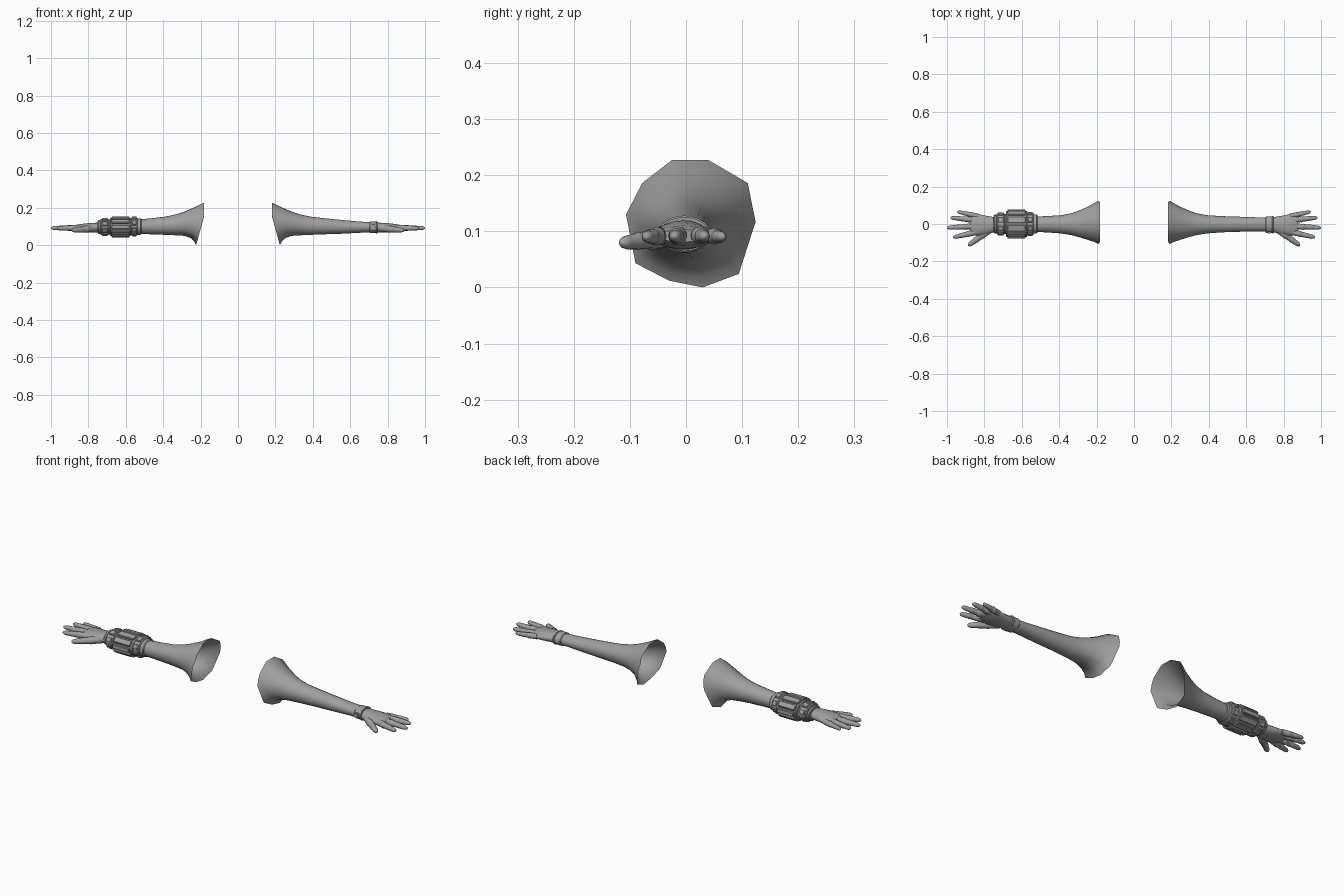
import bpy, bmesh, math
from mathutils import Vector, Matrix

if "Cube" in bpy.data.objects:
    bpy.data.objects.remove(bpy.data.objects["Cube"])

grey = bpy.data.materials.new("plain grey")
grey.diffuse_color = (0.35, 0.35, 0.35, 1)
grey.use_nodes = True
grey.node_tree.nodes["Principled BSDF"].inputs["Base Color"].default_value = grey.diffuse_color


def finish(name, bm, angle=40):
    bmesh.ops.recalc_face_normals(bm, faces=bm.faces)
    me = bpy.data.meshes.new(name)
    bm.to_mesh(me)
    bm.free()
    me.materials.append(grey)
    ob = bpy.data.objects.new(name, me)
    bpy.context.collection.objects.link(ob)
    bpy.ops.object.select_all(action='DESELECT')
    ob.select_set(True)
    bpy.context.view_layer.objects.active = ob
    bpy.ops.object.shade_smooth_by_angle(angle=math.radians(angle))
    return ob


def add_loft(bm, rings, cap_start=True, cap_end=True):
    rows = [[bm.verts.new(p) for p in r] for r in rings]
    n = len(rows[0])
    for a, b in zip(rows, rows[1:]):
        for i in range(n):
            j = (i + 1) % n
            bm.faces.new((a[i], a[j], b[j], b[i]))
    if cap_start:
        bm.faces.new(rows[0])
    if cap_end:
        bm.faces.new(rows[-1])


def oval(x, yc, zc, ry, rz, n=20):
    return [(x, yc + ry * math.cos(2 * math.pi * i / n),
             zc + rz * math.sin(2 * math.pi * i / n)) for i in range(n)]


# Ten-sided sleeve opening (y, z)
RIM = [(0.124, 0.117), (0.11, 0.186), (0.04, 0.227), (-0.025, 0.227), (-0.078, 0.186),
       (-0.107, 0.13), (-0.09, 0.043), (-0.03, 0.012), (0.03, 0.0), (0.094, 0.024)]
# Sleeve stations: x, y max, y min, z top, z bottom, rim blend, slant
ARM = [(0.182, 0.124, -0.107, 0.227, 0.0, 1, 1),
       (0.205, 0.112, -0.098, 0.217, 0.018, 0.8, 0.75),
       (0.24, 0.094, -0.087, 0.199, 0.038, 0.5, 0.45),
       (0.285, 0.075, -0.073, 0.18, 0.049, 0.25, 0.15),
       (0.33, 0.059, -0.061, 0.165, 0.052, 0.1, 0),
       (0.39, 0.047, -0.051, 0.152, 0.055, 0, 0),
       (0.47, 0.042, -0.045, 0.143, 0.058, 0, 0),
       (0.56, 0.039, -0.042, 0.134, 0.061, 0, 0),
       (0.65, 0.036, -0.04, 0.126, 0.066, 0, 0),
       (0.735, 0.035, -0.039, 0.121, 0.069, 0, 0)]


def sleeve(name, s):
    outline = []
    for i, (y, z) in enumerate(RIM):
        y2, z2 = RIM[(i + 1) % 10]
        outline += [(y, z), ((y + y2) / 2, (z + z2) / 2)]
    unit = [Vector(((y - 0.0085) / 0.1155, (z - 0.1135) / 0.1135)) for y, z in outline]
    rings = []
    for x, y1, y0, z1, z0, w, slant in ARM:
        ring = []
        for u in unit:
            p = u.normalized().lerp(u, w)
            z = (z1 + z0) / 2 + p.y * (z1 - z0) / 2
            dx = slant * 0.28 * max(0, 0.15 - z)
            ring.append((s * (x + dx), (y1 + y0) / 2 + p.x * (y1 - y0) / 2, z))
        rings.append(ring)
    bm = bmesh.new()
    add_loft(bm, rings, cap_start=False)
    finish(name, bm, 60)


PALM = [(0.715, -0.002, 0.095, 0.035, 0.025), (0.75, -0.004, 0.094, 0.041, 0.026),
        (0.785, -0.006, 0.093, 0.049, 0.026), (0.825, -0.006, 0.092, 0.057, 0.023),
        (0.86, -0.005, 0.092, 0.055, 0.018), (0.878, -0.005, 0.092, 0.045, 0.011)]
# Digits: base, tip, radius
DIGITS = [("little_finger", (0.835, 0.042, 0.092), (0.945, 0.066, 0.09), 0.0125),
          ("ring_finger", (0.845, 0.02, 0.093), (0.982, 0.034, 0.091), 0.0138),
          ("middle_finger", (0.85, -0.012, 0.093), (1.0, -0.02, 0.091), 0.0142),
          ("index_finger", (0.84, -0.042, 0.092), (0.968, -0.072, 0.09), 0.0142),
          ("thumb", (0.77, -0.03, 0.089), (0.887, -0.116, 0.079), 0.0165)]
# Digit shape with knuckle folds: position along digit, radius factor
SHAPE = [(0, 1.1), (0.32, 1.08), (0.37, 1.18), (0.4, 1.0), (0.6, 0.92), (0.65, 0.97),
         (0.68, 0.86), (0.88, 0.76), (0.95, 0.58), (0.985, 0.33), (1, 0.1)]


def hand(side, s):
    bm = bmesh.new()
    add_loft(bm, [oval(s * x, *rest) for x, *rest in PALM])
    finish(side + "_palm", bm, 60)
    for name, a, b, r in DIGITS:
        a, b = [Vector((s * p[0], p[1], p[2])) for p in (a, b)]
        d = (b - a).normalized()
        u = d.cross(Vector((0, 0, 1))).normalized()
        v = u.cross(d)
        rings = [[a.lerp(b, t) + (u * math.cos(k * math.pi / 6) + v * math.sin(k * math.pi / 6)) * r * f
                  for k in range(12)] for t, f in SHAPE]
        bm = bmesh.new()
        add_loft(bm, rings)
        finish(side + "_" + name, bm, 50)


def band(name, x0, x1, yc, zc, ry, rz, n=24, edge=0.004):
    # Solid ring around the forearm with chamfered rims
    bm = bmesh.new()
    add_loft(bm, [oval(x0, yc, zc, ry - edge, rz - edge, n), oval(x0 + edge, yc, zc, ry, rz, n),
                  oval(x1 - edge, yc, zc, ry, rz, n), oval(x1, yc, zc, ry - edge, rz - edge, n)])
    finish(name, bm, 30)


def plates(name, x, length, ry, rz, zc, count, thick, fill=0.8, phase=0.0):
    # Bevelled plates spaced around an oval
    bm = bmesh.new()
    for i in range(count):
        a = 2 * math.pi * (i + phase) / count
        tan = Vector((0, -ry * math.sin(a), rz * math.cos(a)))
        width = tan.length * 2 * math.pi / count * fill
        tan.normalize()
        nor = Vector((1, 0, 0)).cross(tan)
        m = Matrix.Translation((x, ry * math.cos(a), zc + rz * math.sin(a)))
        rot = Matrix((Vector((1, 0, 0)), tan, nor)).transposed().to_4x4()
        bmesh.ops.create_cube(bm, size=1, matrix=m @ rot @ Matrix.Diagonal((length, width, thick, 1)))
    bmesh.ops.bevel(bm, geom=bm.edges[:], offset=0.003, segments=1, affect='EDGES')
    finish(name, bm, 25)


def block(name, loc, size, bevel=0.003):
    bm = bmesh.new()
    bmesh.ops.create_cube(bm, size=1, matrix=Matrix.Translation(loc) @ Matrix.Diagonal((*size, 1)))
    bmesh.ops.bevel(bm, geom=bm.edges[:], offset=bevel, segments=2, affect='EDGES')
    finish(name, bm, 30)


for side, s in (("right", 1), ("left", -1)):
    sleeve(side + "_sleeve", s)
    hand(side, s)

# Wristband on the plain arm
band("wristband", 0.703, 0.745, -0.003, 0.095, 0.044, 0.031)
band("wristband_rim", 0.737, 0.747, -0.003, 0.095, 0.047, 0.033, edge=0.003)
block("wristband_clasp", (0.722, -0.044, 0.095), (0.024, 0.012, 0.028))

# Gauntlet on the other arm
ZC = 0.097
band("gauntlet_hand_rim", -0.75, -0.735, 0, ZC, 0.05, 0.037)
band("gauntlet_wrist_ring", -0.735, -0.69, 0, ZC, 0.057, 0.042)
plates("gauntlet_wrist_plates", -0.712, 0.03, 0.057, 0.042, ZC, 8, 0.012, 0.7, 0.5)
band("gauntlet_neck", -0.695, -0.675, 0, ZC, 0.054, 0.04)
band("gauntlet_body", -0.685, -0.57, 0, ZC, 0.069, 0.047)
plates("gauntlet_body_plates", -0.629, 0.096, 0.07, 0.047, ZC, 10, 0.016, 0.82)
band("gauntlet_collar", -0.573, -0.537, 0, ZC + 0.003, 0.06, 0.048)
plates("gauntlet_collar_plates", -0.555, 0.026, 0.06, 0.048, ZC + 0.003, 8, 0.01, 0.65, 0.5)
band("gauntlet_arm_rim", -0.54, -0.517, 0, ZC + 0.002, 0.051, 0.044)
